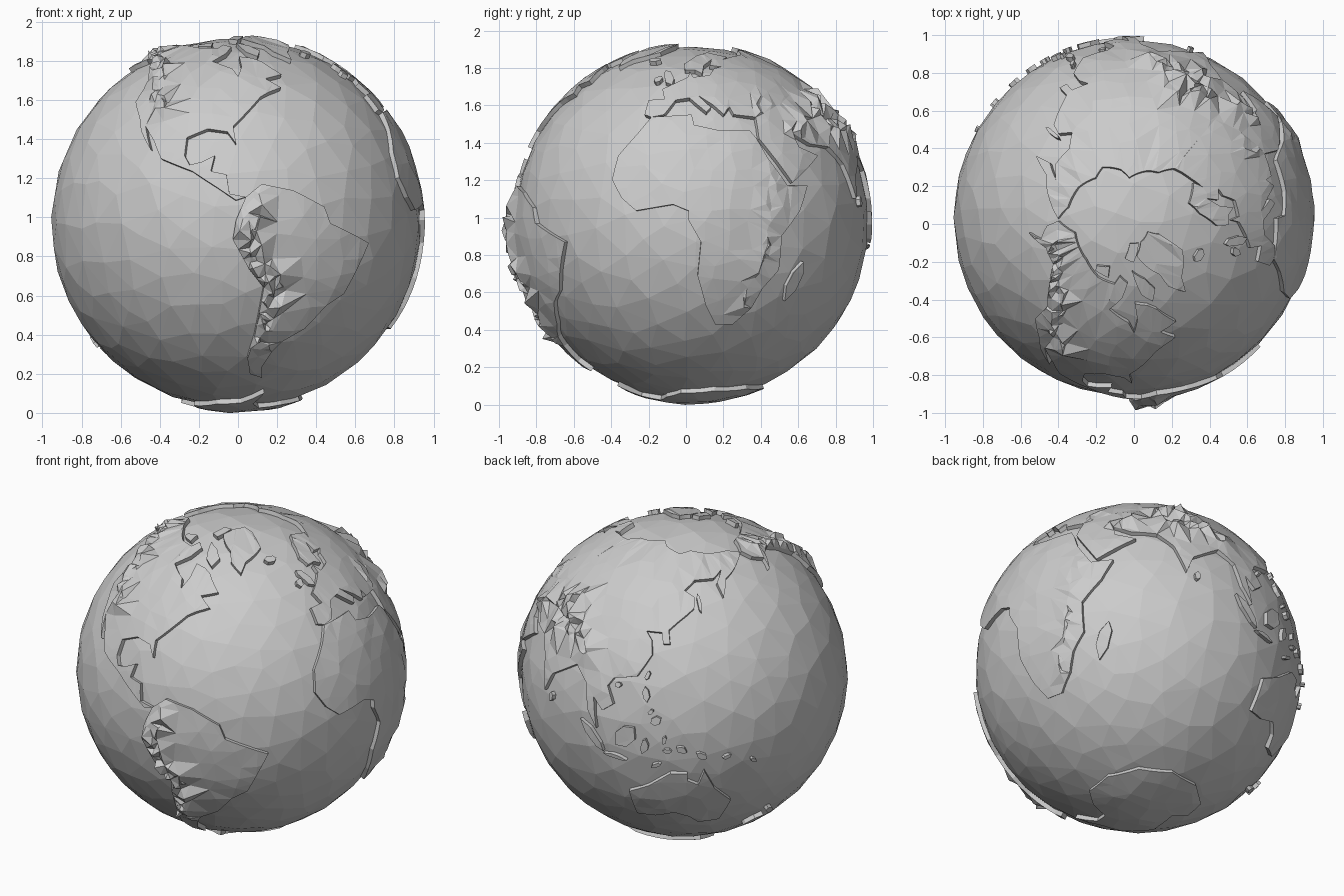
import bpy, bmesh, math, random
from mathutils import Vector, geometry

if "Cube" in bpy.data.objects:
    bpy.data.objects.remove(bpy.data.objects["Cube"])

random.seed(4)
CENTRE = Vector((-0.01, 0.03, 0.97))
SEA, LAND, BASE = 0.943, 0.966, 0.925


def on_globe(lon, lat, r):
    a, b = math.radians(lon - 10), math.radians(lat)
    return CENTRE + r * Vector((math.cos(b) * math.cos(a), math.cos(b) * math.sin(a), math.sin(b)))


def split(path, step):
    """Insert points so no stretch of the path is longer than step."""
    out = []
    for a, b in zip(path, path[1:]):
        n = max(1, math.ceil((b - a).length / step))
        out += [a.lerp(b, i / n) for i in range(n)]
    return out


def land(name, outline, ridges=(), peak=0.05, spread=3.0, rough=0.006, polar=False):
    """Raised faceted plate from a lon/lat outline, with spiky ridges."""
    if polar:
        outline = [((90 + la) * math.cos(math.radians(lo)), (90 + la) * math.sin(math.radians(lo)))
                   for lo, la in outline]
    pts = [Vector(p) for p in outline]
    pts = split(pts + pts[:1], 5)
    area = sum(a.x * b.y - b.x * a.y for a, b in zip(pts, pts[1:] + pts[:1]))
    if area < 0:
        pts.reverse()
    rim = len(pts)
    heights = [0.0] * rim
    xs, ys = [p.x for p in pts], [p.y for p in pts]
    # loose inland points
    y = min(ys) + 3
    while y < max(ys):
        step = 7 if polar else 7 / max(0.2, math.cos(math.radians(y)))
        x = min(xs) + random.uniform(0.2, 1) * step
        while x < max(xs):
            pts.append(Vector((x + random.uniform(-.25, .25) * step, y + random.uniform(-1.7, 1.7))))
            heights.append(random.uniform(-rough * 0.5, rough))
            x += step
        y += 6
    # mountain points
    for ridge in ridges:
        for p in split([Vector(q) for q in ridge], 1.7):
            k = 1 / math.cos(math.radians(p.y))
            pts.append(p + Vector((random.uniform(-spread, spread) * k, random.uniform(-spread, spread))))
            heights.append(random.uniform(0, peak))
    verts, _, faces, orig, _, _ = geometry.delaunay_2d_cdt(pts, [], [list(range(rim))], 1, 1e-4)
    bm = bmesh.new()
    made = []
    for v, ids in zip(verts, orig):
        h = max((heights[i] for i in ids if i < len(heights)), default=0)
        lon, lat = v.x, v.y
        if polar:
            lon, lat = math.degrees(math.atan2(v.y, v.x)), v.length - 90
        made.append(bm.verts.new(on_globe(lon, lat, LAND + h)))
    for f in faces:
        bm.faces.new([made[i] for i in f])
    bmesh.ops.delete(bm, geom=[v for v in bm.verts if not v.link_faces], context='VERTS')
    # coastal cliff down into the sea
    coast = [e for e in bm.edges if e.is_boundary]
    for v in bmesh.ops.extrude_edge_only(bm, edges=coast)["geom"]:
        if isinstance(v, bmesh.types.BMVert):
            v.co = CENTRE + (v.co - CENTRE).normalized() * BASE
    bmesh.ops.recalc_face_normals(bm, faces=bm.faces[:])
    if sum(f.normal.dot(f.calc_center_median() - CENTRE) for f in bm.faces) < 0:
        bmesh.ops.reverse_faces(bm, faces=bm.faces[:])
    mesh = bpy.data.meshes.new(name)
    bm.to_mesh(mesh)
    bm.free()
    bpy.context.collection.objects.link(bpy.data.objects.new(name, mesh))


# ocean ball with irregular facets
bpy.ops.mesh.primitive_ico_sphere_add(subdivisions=5, radius=SEA, location=CENTRE)
ocean = bpy.context.object
ocean.name = "ocean"
for v in ocean.data.vertices:
    v.co = (v.co + Vector([random.uniform(-.01, .01) for _ in range(3)])).normalized() * SEA
ocean.modifiers.new("facets", 'DECIMATE').ratio = 0.17

# continents
land("north_america", [
    (-168, 66), (-156, 71), (-128, 70), (-110, 68), (-95, 68), (-92, 71), (-84, 69), (-87, 64),
    (-94, 59), (-82, 55), (-79, 51), (-77, 56), (-78, 62), (-70, 61), (-65, 59), (-57, 52),
    (-66, 50), (-60, 46), (-66, 44), (-70, 42), (-76, 36), (-81, 31), (-80, 25), (-83, 29),
    (-90, 30), (-97, 27), (-97, 21), (-95, 18), (-91, 19), (-87, 21), (-88, 16), (-83, 15),
    (-82, 9), (-77, 8), (-80, 7), (-86, 11), (-94, 16), (-105, 20), (-109, 26), (-114, 31),
    (-109.5, 23), (-115, 29), (-118, 34), (-124, 40), (-124, 48), (-132, 55), (-140, 60),
    (-151, 60), (-162, 55), (-157, 59), (-165, 62)],
    ridges=[[(-155, 63), (-138, 62), (-125, 54), (-115, 46), (-107, 36)]] * 2, peak=0.045)

land("south_america", [
    (-77, 8), (-72, 12), (-62, 10), (-52, 5), (-50, 0), (-35, -6), (-39, -15), (-42, -22),
    (-48, -26), (-54, -34), (-62, -39), (-65, -43), (-68, -50), (-66, -55), (-73, -53),
    (-75, -46), (-73, -37), (-71, -20), (-76, -14), (-81, -5), (-80, 1)],
    ridges=[[(-75, 7), (-77, -3), (-73, -12), (-67, -18), (-69, -30), (-71, -42)]] * 2, peak=0.055)

land("africa", [
    (-6, 36), (10, 37), (11, 33), (20, 31), (32, 31), (34, 28), (37, 21), (43, 12), (51, 12),
    (47, 4), (40, -4), (40, -15), (35, -21), (32, -28), (26, -34), (19, -34), (15, -27),
    (12, -17), (13, -6), (9, 1), (9, 4), (4, 6), (-8, 4), (-13, 8), (-17, 14), (-16, 22), (-10, 30)],
    ridges=[[(39, 13), (36, 0), (31, -15), (28, -29)]], peak=0.016)

land("europe", [
    (-9, 37), (-9, 43), (-2, 43.5), (-4, 48), (2, 51), (8, 54), (9, 57), (11, 54), (20, 55),
    (24, 59), (29, 60), (22, 61), (25, 65), (18, 61), (16, 56), (12, 58), (6, 58), (5, 62),
    (14, 68), (25, 71), (40, 67), (34, 65), (44, 67), (60, 69), (60, 45), (36, 36), (27, 37),
    (26, 40), (23, 37), (19, 41), (13, 45), (18, 40), (16, 38), (9, 44), (3, 43), (-1, 37), (-6, 36)],
    ridges=[[(38, 40), (48, 43)]], peak=0.015)

land("asia", [
    (60, 69), (70, 73), (82, 74), (104, 77), (113, 74), (130, 71), (142, 72.5), (160, 70),
    (180, 69), (190, 66), (178, 62.5), (170, 60), (163, 58), (157, 51), (156, 57), (163, 62),
    (155, 59), (142, 59), (135, 55), (141, 52), (140, 48), (132, 43), (128, 40), (129, 35),
    (126, 35), (125, 39), (118, 39), (121, 36), (122, 31), (117, 23), (108, 21), (106, 18),
    (109, 12), (105, 9), (101, 13), (103, 2), (99, 8), (97, 17), (91, 22), (80, 15), (77, 8),
    (73, 19), (67, 25), (57, 26), (50, 30), (51, 25), (59, 22), (45, 13), (35, 28), (36, 36), (60, 45)],
    ridges=[[(68, 35), (80, 32), (90, 29), (98, 29)], [(70, 38), (80, 36), (92, 33)],
            [(70, 41), (86, 44)], [(50, 32), (60, 34)]], peak=0.055)

land("australia", [
    (114, -22), (122, -18), (130, -12), (136, -12), (136, -15), (140, -17), (142, -11), (146, -19),
    (153, -26), (150, -37), (141, -38), (137, -34), (131, -31.5), (123, -34), (115, -34)])

land("antarctica", [
    (0, -70), (30, -68), (60, -66.5), (90, -66), (120, -66.5), (150, -68), (170, -72), (165, -78),
    (-160, -78), (-140, -75), (-100, -73), (-75, -72), (-60, -64), (-62, -73), (-45, -78), (-20, -74)],
    polar=True)

# arctic lands
land("greenland", [(-73, 78), (-60, 82), (-30, 83.5), (-20, 80), (-22, 71), (-40, 65), (-44, 60),
                   (-52, 65), (-54, 70)])
land("arctic_island_east", [(-80, 73), (-68, 70), (-62, 66), (-66, 62), (-73, 65)])
land("arctic_island_west", [(-117, 71), (-105, 73), (-102, 69.5), (-115, 69.5)])
land("arctic_island_north", [(-90, 77), (-85, 82), (-65, 82), (-78, 76)])

# small islands: lon, lat, half length, half width, turn
ISLANDS = [
    (101, -1, 7, 1.6, -48), (110, -7.5, 4.5, .8, -8), (114, 1, 5, 3.4, 45), (121, -2, 3, 1.4, 80),
    (121, 17, 2.8, 1.2, 105), (125, 8, 2, 1.6, 30), (123, 11, 1.2, .8, 50), (121, 23.7, 1.7, .8, 70),
    (110, 19, 1.2, 1, 0), (129, -3, 1.6, .8, 0), (128, 1, 1.5, .8, 80), (125, -9, 2, .8, 25),
    (134, -2.5, 2, 1.2, -20), (141, -5, 2.2, 1.2, -25), (150, -6, 1.6, .8, 20), (160, -9, 1.3, .7, -35),
    (47, -19, 7, 2.3, 70), (81, 7, 1.8, 1.1, 90), (-2.5, 54, 4.3, 1.6, 110), (-8, 53, 1.8, 1.3, 70),
    (-19, 65, 2.3, 1.5, 0), (176, -39, 3, 1.4, -50), (170, -44, 4, 1.3, 42), (143, 50, 3.6, .7, 95)]
for n, (lon, lat, a, b, turn) in enumerate(ISLANDS, 1):
    t, ring = math.radians(turn), []
    for i in range(6):
        s = math.tau * i / 6 + random.uniform(-.25, .25)
        u, w = a * math.cos(s), b * math.sin(s)
        ring.append((lon + (u * math.cos(t) - w * math.sin(t)) / math.cos(math.radians(lat)),
                     lat + u * math.sin(t) + w * math.cos(t)))
    land(f"island_{n:02d}", ring)
